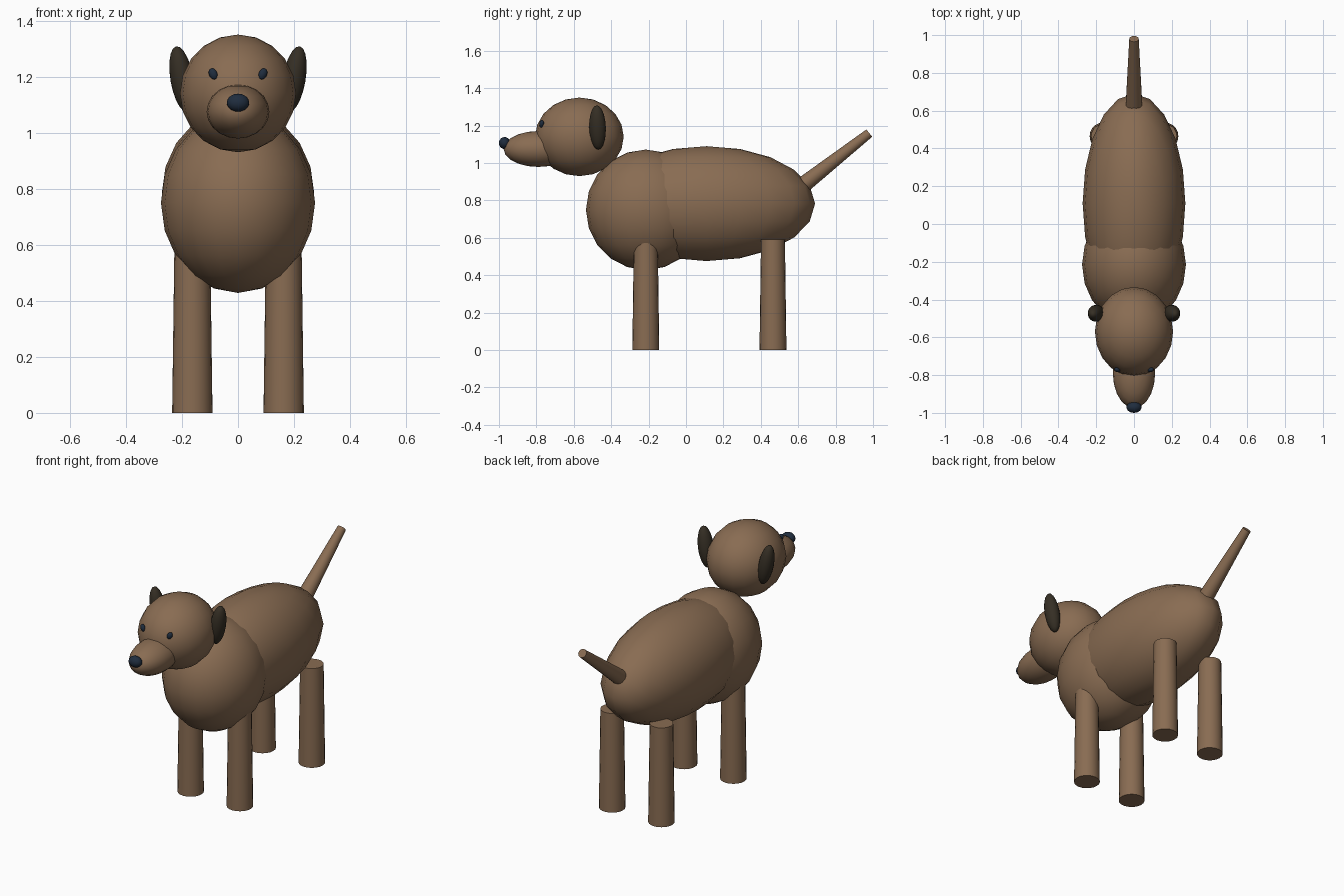
import bpy
from math import radians
from mathutils import Vector

cube = bpy.data.objects.get("Cube")
if cube:
    bpy.data.objects.remove(cube, do_unlink=True)


def material(name, rgb):
    mat = bpy.data.materials.new(name)
    mat.use_nodes = True
    mat.diffuse_color = (*rgb, 1)
    mat.node_tree.nodes["Principled BSDF"].inputs["Base Color"].default_value = (*rgb, 1)
    return mat


brown = material("brown fur", (0.25, 0.15, 0.085))
dark = material("dark ear fur", (0.036, 0.028, 0.018))
navy = material("blue black", (0.014, 0.026, 0.048))


def finish(name, mat):
    obj = bpy.context.object
    obj.name = name
    obj.data.materials.append(mat)
    bpy.ops.object.shade_smooth_by_angle(angle=radians(50))
    return obj


def ellipsoid(name, centre, radii, mat, tilt=(0, 0, 0)):
    bpy.ops.mesh.primitive_uv_sphere_add(segments=20, ring_count=10, radius=1, location=centre,
                                         rotation=[radians(a) for a in tilt])
    bpy.context.object.scale = radii
    bpy.ops.object.transform_apply(location=False, rotation=False, scale=True)
    return finish(name, mat)


def taper(name, start, end, r_start, r_end, mat):
    start, end = Vector(start), Vector(end)
    axis = end - start
    bpy.ops.mesh.primitive_cone_add(vertices=20, radius1=r_start, radius2=r_end, depth=axis.length,
                                    location=(start + end) / 2,
                                    rotation=axis.to_track_quat('Z', 'Y').to_euler())
    return finish(name, mat)


# Torso and head
ellipsoid("body", (0, 0.11, 0.783), (0.272, 0.58, 0.307), brown)
ellipsoid("chest", (0, -0.215, 0.75), (0.275, 0.32, 0.322), brown)
ellipsoid("head", (0, -0.57, 1.14), (0.207, 0.237, 0.21), brown)
ellipsoid("muzzle", (0, -0.79, 1.075), (0.112, 0.185, 0.096), brown)
ellipsoid("nose", (0, -0.97, 1.107), (0.04, 0.03, 0.032), navy)

# Tail
taper("tail", (0, 0.61, 0.87), (0, 0.98, 1.16), 0.045, 0.025, brown)

# Paired parts
for side, s in (("left", 1), ("right", -1)):
    ellipsoid(f"{side}_eye", (s * 0.089, -0.772, 1.21), (0.015, 0.012, 0.021), navy, (0, s * 25, s * 20))
    ellipsoid(f"{side}_ear", (s * 0.2, -0.473, 1.19), (0.041, 0.045, 0.12), dark, (0, s * 10, s * -12))
    for end, y in (("front", -0.215), ("rear", 0.465)):
        taper(f"{side}_{end}_leg", (s * 0.163, y, 0), (s * 0.163, y, 0.59), 0.072, 0.064, brown)
